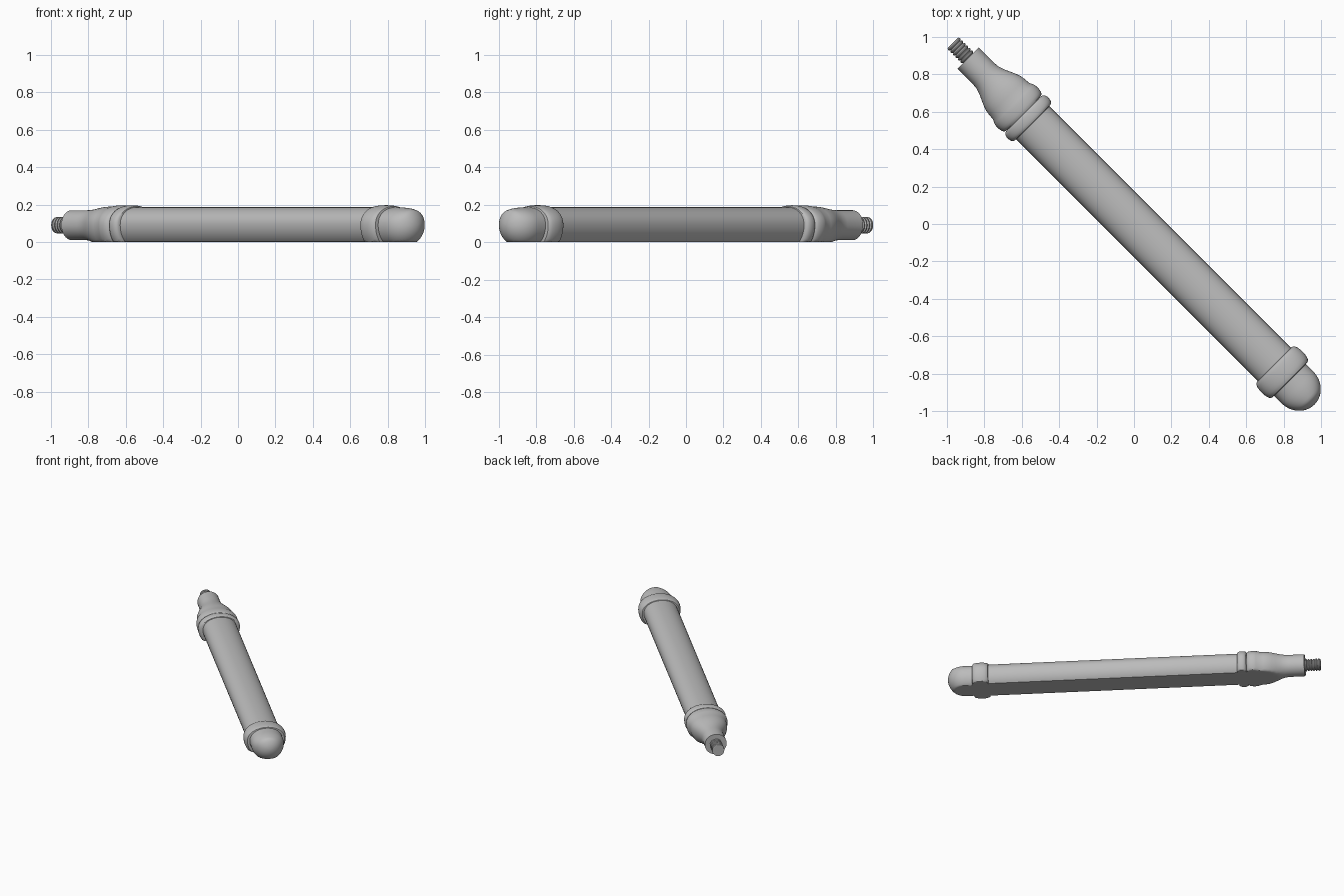
import bpy, bmesh, math

cube = bpy.data.objects.get("Cube")
if cube:
    bpy.data.objects.remove(cube)

# One plain grey for the whole turned post
grey = bpy.data.materials.new("plain_grey")
grey.use_nodes = True
colour = (0.5, 0.5, 0.5, 1)
grey.diffuse_color = colour
grey.node_tree.nodes["Principled BSDF"].inputs["Base Color"].default_value = colour

AXIS_Z = 0.09
ROOT2 = math.sqrt(2)


def crown(r):
    """Height of the upper side: wide sections are flattened."""
    return r if r < 0.08 else 0.08 + (r - 0.08) * 0.36


def section_point(s, r, angle):
    """Point on a cross-section at distance s along the diagonal axis."""
    c, k = math.cos(angle), math.sin(angle)
    across = r * c
    if k >= 0:
        up = crown(r) * k ** 0.9
    else:
        up = r * k
    z = max(0.0, AXIS_Z + up)          # flat underside
    return ((across - s) / ROOT2, (across + s) / ROOT2, z)


def turned(name, profile, sides=72):
    """Loft closed cross-sections along the axis and cap both ends."""
    bm = bmesh.new()
    rings = [[bm.verts.new(section_point(s, r, math.tau * i / sides))
              for i in range(sides)] for s, r in profile]
    for a, b in zip(rings, rings[1:]):
        for i in range(sides):
            j = (i + 1) % sides
            bm.faces.new((a[i], a[j], b[j], b[i]))
    bm.faces.new(rings[0])
    bm.faces.new(rings[-1])
    bmesh.ops.recalc_face_normals(bm, faces=bm.faces)
    mesh = bpy.data.meshes.new(name)
    bm.to_mesh(mesh)
    bm.free()
    obj = bpy.data.objects.new(name, mesh)
    bpy.context.collection.objects.link(obj)
    mesh.materials.append(grey)
    bpy.ops.object.select_all(action='DESELECT')
    obj.select_set(True)
    bpy.context.view_layer.objects.active = obj
    bpy.ops.object.shade_smooth_by_angle(angle=math.radians(32))
    return obj


def bead(start, end, low, high, steps=10):
    """Rounded band profile between two positions."""
    pts = []
    for i in range(steps + 1):
        t = math.pi * i / steps
        s = (start + end) / 2 - (end - start) / 2 * math.cos(t)
        pts.append((s, low + (high - low) * math.sin(t) ** 0.6))
    return pts


# Rounded end cap
dome = [(-1.235 - 0.13 * math.cos(t), max(0.12 * math.sin(t), 0.002))
        for t in (math.pi / 2 * i / 14 for i in range(15))]
turned("end_cap", dome + [(-1.15, 0.12)])

# Shaft and its collars
turned("shaft", [(-1.15, 0.125), (0.85, 0.125)])
turned("cap_collar", bead(-1.18, -1.06, 0.12, 0.155))
turned("shaft_collar", bead(0.765, 0.835, 0.12, 0.154))

# Bulb tapering to the neck
bulb = [(0.93, 0.137), (0.96, 0.135), (0.99, 0.13), (1.02, 0.119),
        (1.05, 0.105), (1.08, 0.092), (1.11, 0.083), (1.14, 0.08), (1.255, 0.08)]
turned("bulb_and_neck", bead(0.835, 0.925, 0.12, 0.152)[:8] + bulb)

# Threaded stud
thread = [(1.24, 0.038)]
for i in range(6):
    s = 1.256 + i * 0.019
    thread += [(s, 0.037), (s + 0.005, 0.045), (s + 0.011, 0.045), (s + 0.016, 0.037)]
thread.append((1.37, 0.043))
turned("threaded_stud", thread, 16)
